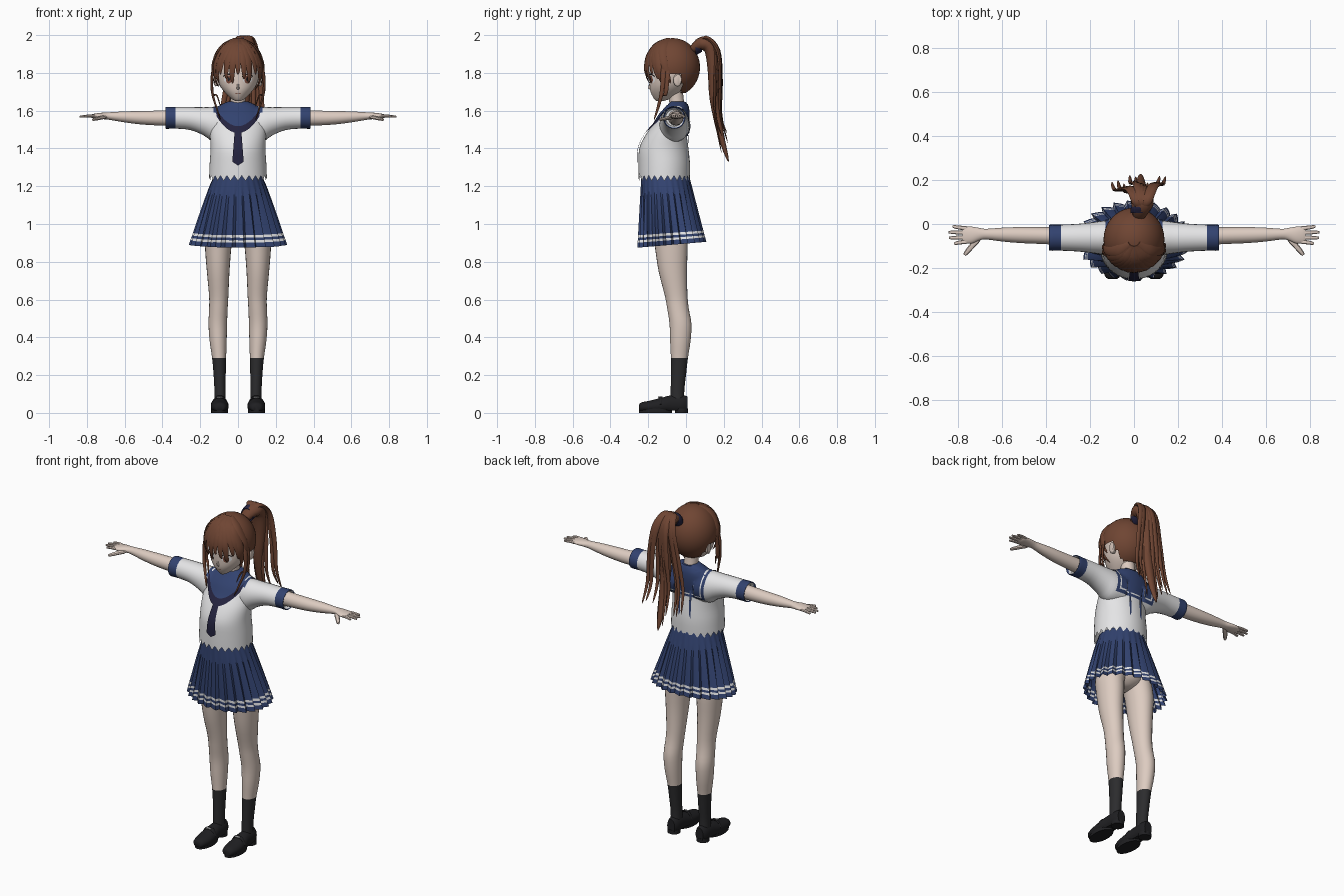
import bpy, bmesh, math, random
from mathutils import Vector
from mathutils.bvhtree import BVHTree

random.seed(4)
cube = bpy.data.objects.get("Cube")
if cube:
    bpy.data.objects.remove(cube)


def material(name, *rgb):
    m = bpy.data.materials.new(name)
    m.use_nodes = True
    m.diffuse_color = (*rgb, 1)
    m.node_tree.nodes["Principled BSDF"].inputs["Base Color"].default_value = (*rgb, 1)
    return m


SKIN = material("skin", .72, .60, .53)
HAIR = material("brown hair", .16, .06, .033)
NAVY = material("navy cloth", .032, .055, .16)
WHITE = material("white cloth", .78, .78, .79)
SCARF = material("dark scarf", .018, .017, .05)
SOCK = material("sock charcoal", .025, .025, .027)
SHOE = material("shoe black", .014, .014, .016)
IRIS = material("iris brown", .2, .07, .045)
SILVER = material("silver", .4, .4, .4)


def finish(name, bm, mats, rule=None, angle=40, orient=True):
    if orient:
        bmesh.ops.recalc_face_normals(bm, faces=bm.faces)
    for f in bm.faces:
        f.smooth = True
        if rule:
            f.material_index = rule(f.calc_center_median())
    me = bpy.data.meshes.new(name)
    bm.to_mesh(me)
    for m in mats:
        me.materials.append(m)
    me.set_sharp_from_angle(angle=math.radians(angle))
    ob = bpy.data.objects.new(name, me)
    bpy.context.collection.objects.link(ob)
    return ob


def spline(rows, k):
    # Catmull-Rom through rows of numbers
    ext = [rows[0]] + list(rows) + [rows[-1]]
    out = []
    for a, b, c, d in zip(ext, ext[1:], ext[2:], ext[3:]):
        for i in range(k):
            t = i / k
            out.append([q + .5 * t * (r - p + t * (2*p - 5*q + 4*r - s + t * (3*(q - r) + s - p)))
                        for p, q, r, s in zip(a, b, c, d)])
    return out + [list(rows[-1])]


def skin_rings(bm, rings, caps=(True, True)):
    loops = [[bm.verts.new(p) for p in ring] for ring in rings]
    n = len(loops[0])
    for a, b in zip(loops, loops[1:]):
        for j in range(n):
            bm.faces.new((a[j], a[(j+1) % n], b[(j+1) % n], b[j]))
    for cap, loop in zip(caps, (loops[0], loops[-1])):
        if cap:
            bm.faces.new(loop)


def loft(name, rows, axis, mats, seg=24, sub=3, caps=(True, True), rule=None, edit=None, side=1, angle=40):
    # rows: position along the axis, two centre values, two radii
    rows = spline(rows, sub) if sub > 1 else rows
    rings = []
    for i, (p, c1, c2, r1, r2) in enumerate(rows):
        ring = []
        for j in range(seg):
            a = 2 * math.pi * j / seg
            u, w = c1 + r1 * math.cos(a), c2 + r2 * math.sin(a)
            v = Vector({'x': (p, u, w), 'y': (u, p, w), 'z': (u, w, p)}[axis])
            if edit:
                v = edit(v, i, j)
            v.x *= side
            ring.append(v)
        rings.append(ring)
    bm = bmesh.new()
    skin_rings(bm, rings, caps)
    return finish(name, bm, mats, rule, angle)


def strand(name, pts, w, t, mat, across=(1, 0, 0), taper=True, seg=8):
    # flattened tapering lock along a path
    path = [Vector(p) for p in spline(pts, 4)]
    rings = []
    for i, p in enumerate(path):
        f = i / (len(path) - 1)
        k = (max(1 - f, .004) ** .55 if taper else 1 - .45 * f ** 4) * min(1, .4 + 3 * f)
        tan = (path[min(i+1, len(path)-1)] - path[max(i-1, 0)]).normalized()
        s = Vector(across)
        s = (s - tan * s.dot(tan)).normalized()
        n = tan.cross(s)
        rings.append([p + k * (w * math.cos(a) * s + t * math.sin(a) * n)
                      for a in (2 * math.pi * j / seg for j in range(seg))])
    bm = bmesh.new()
    skin_rings(bm, rings)
    return finish(name, bm, [mat])


def tree_of(*objs):
    bm = bmesh.new()
    for o in objs:
        bm.from_mesh(o.data)
    return BVHTree.FromBMesh(bm)


def decal(name, f, nu, nv, tree, d, mat, off):
    # thin patch f(u, v) projected along d
    d = Vector(d)
    bm = bmesh.new()
    grid = []
    for i in range(nu + 1):
        row = []
        for j in range(nv + 1):
            p = Vector(f(i / nu, j / nv))
            hit = tree.ray_cast(p - d, d)[0] or tree.find_nearest(p)[0]
            row.append(bm.verts.new(hit - d * off))
        grid.append(row)
    for i in range(nu):
        for j in range(nv):
            bm.faces.new((grid[i][j], grid[i+1][j], grid[i+1][j+1], grid[i][j+1]))
    bmesh.ops.remove_doubles(bm, verts=bm.verts, dist=.0003)
    bm.normal_update()
    bmesh.ops.reverse_faces(bm, faces=[q for q in bm.faces if q.normal.dot(d) > 0])
    return finish(name, bm, [mat], orient=False)


FRONT, BACK, DOWN = (0, 1, 0), (0, -1, 0), (0, 0, -1)
SIDES = (("left", 1), ("right", -1))

# Shirt with a ragged hem
def ragged(v, i, j):
    if i == 0:
        v.z += .016 if j % 2 else -.012
    return v

torso = loft("shirt_body", [(1.24, 0, -.115, .153, .135), (1.32, 0, -.115, .15, .136), (1.40, 0, -.117, .145, .13),
             (1.47, 0, -.105, .148, .11), (1.53, 0, -.08, .15, .092), (1.58, 0, -.063, .145, .078),
             (1.62, 0, -.047, .105, .058), (1.645, 0, -.043, .052, .043)], 'z', [WHITE, NAVY], seg=48,
             caps=(False, True), edit=ragged, rule=lambda c: int(c.z > 1.605 and abs(c.x) < .12))
sleeves = [loft(n + "_sleeve", [(.06, -.06, 1.52, .08, .085), (.13, -.062, 1.527, .078, .092), (.18, -.062, 1.543, .071, .075),
           (.25, -.062, 1.558, .063, .061), (.33, -.062, 1.562, .059, .057), (.38, -.062, 1.562, .059, .058),
           (.381, -.062, 1.562, .053, .052), (.36, -.062, 1.562, .045, .045)], 'x', [WHITE, NAVY], side=s,
           rule=lambda c: int(abs(c.x) > .33 and (c.y + .062) ** 2 + (c.z - 1.562) ** 2 > .0026)) for n, s in SIDES]
shirt = tree_of(torso, *sleeves)

# Sailor collar, its trim and the scarf
decal("collar_front", lambda u, v: ((2*u - 1) * .125 * math.sqrt(1.001 - v*v), 0, 1.63 - .125 * v),
      20, 12, shirt, FRONT, NAVY, .004)
decal("collar_back", lambda u, v: (.26*u - .13, 0, 1.635 - .17*v), 20, 12, shirt, BACK, NAVY, .004)
for n, s in SIDES:
    decal(n + "_collar_shoulder", lambda u, v: (s * (.03 + .1*u), -.12 + .135*v, 1.6), 10, 14, shirt, DOWN, NAVY, .004)
    decal(n + "_collar_back_trim", lambda u, v: (s * (.106 + .008*u), 0, 1.61 - .13*v), 1, 12, shirt, BACK, WHITE, .007)
    decal(n + "_collar_shoulder_trim", lambda u, v: (s * (.106 + .008*u), -.09 + .09*v, 1.6), 1, 12, shirt, DOWN, WHITE, .007)
decal("collar_bottom_trim", lambda u, v: (.228*u - .114, 0, 1.488 - .008*v), 20, 1, shirt, BACK, WHITE, .007)
decal("scarf_band", lambda u, v: (.23*u - .115, 0, 1.5 + .09 * (2*u - 1)**2 + (v - .5) * .036), 24, 4, shirt, FRONT, SCARF, .008)
decal("scarf_tail", lambda u, v: ((2*u - 1) * (.017 + .013*v), 0, 1.5 - .17*v - .02 * v * (1 - abs(2*u - 1))),
      6, 16, shirt, FRONT, SCARF, .009)

# Pleated skirt with two hem stripes
PLEATS = 26
def pleat(v, i, j):
    drop = (1.26 - v.z) / .37
    k = 1 + (.07, -.045, 0, .035)[j % 4] * drop ** .7
    c = Vector((0, -.11 + .035 * drop, v.z))
    v = c + (v - c) * k
    v.z += .085 * drop * (v.y + .075)
    return v

heights = [1.26, 1.2, 1.13, 1.05, .97, .953, .94, .927, .915, .89]
def skirt_row(z):
    d = (1.26 - z) / .37
    return (z, 0, -.11 + .035*d, .125 + .118 * d**.88, .126 + .046*d)

loft("pleated_skirt", [skirt_row(z) for z in heights], 'z', [NAVY, WHITE], seg=PLEATS * 4, sub=1, caps=(True, False),
     edit=pleat, angle=25, rule=lambda c: int(any(a < c.z - .085 * (1.26 - c.z) / .37 * (c.y + .075) < b
                                               for a, b in ((.941, .952), (.916, .926)))))
loft("hips", [(.93, 0, -.09, .03, .04), (.97, 0, -.09, .11, .09), (1.08, 0, -.1, .135, .11), (1.2, 0, -.11, .12, .11)], 'z', [SKIN])

# Limbs, hands and shoes
def flat_sole(v, i, j):
    v.z = max(v.z, .012)
    return v

for n, s in SIDES:
    loft(n + "_leg", [(1.08, .07, -.09, .075, .1), (.95, .1, -.085, .074, .09), (.88, .105, -.078, .07, .087),
         (.75, .105, -.07, .06, .075), (.62, .102, -.052, .051, .06), (.55, .104, -.042, .049, .057),
         (.47, .107, -.029, .049, .058), (.38, .105, -.03, .045, .054), (.29, .1, -.035, .037, .045),
         (.2, .097, -.04, .032, .04), (.12, .095, -.045, .03, .036), (.05, .095, -.045, .03, .036)],
         'z', [SKIN, SOCK], side=s, rule=lambda c: int(c.z < .29))
    loft(n + "_shoe", [(-.25, .097, .025, .018, .016), (-.237, .097, .03, .034, .025), (-.19, .097, .032, .046, .033),
         (-.13, .097, .038, .046, .042), (-.08, .096, .045, .039, .048), (-.02, .095, .045, .036, .05),
         (.008, .095, .045, .025, .042)], 'y', [SHOE], edit=flat_sole, side=s)
    for part, cy, rx, ry in (("sole", -.162, .045, .087), ("heel", -.023, .036, .034)):
        loft(n + "_shoe_" + part, [(z, .097, cy, rx, ry) for z in (0, .024)], 'z', [SHOE], sub=1, side=s)
    strand(n + "_shoe_strap", [(s * (.097 + x), -.135, z) for x, z in ((-.046, .045), (-.025, .076), (0, .083), (.025, .076), (.046, .045))],
           .011, .004, SHOE, across=(0, 1, .3), taper=False)
    strand(n + "_shoe_buckle", [(s * .097 + x, -.143, .084) for x in (-.016, 0, .016)], .006, .004, SILVER,
           across=(0, 1, .3), taper=False)
    loft(n + "_arm", [(.33, -.055, 1.562, .04, .042), (.43, -.052, 1.561, .038, .039), (.52, -.05, 1.563, .036, .035),
         (.6, -.048, 1.567, .031, .029), (.67, -.046, 1.571, .024, .021), (.7, -.046, 1.572, .028, .018),
         (.735, -.05, 1.572, .038, .016), (.765, -.05, 1.571, .038, .012), (.778, -.05, 1.571, .03, .008)],
         'x', [SKIN], side=s)
    for i, tip in enumerate((.815, .838, .84, .822)):
        y = -.08 + .02 * i
        strand(f"{n}_finger_{i + 1}", [(s * .745, y, 1.571), (s * .785, y + .002 * (i - 1.5), 1.572),
               (s * tip, y + .006 * (i - 1.5), 1.568)], .0095, .008, SKIN, across=(0, 1, 0), taper=False)
    strand(n + "_thumb", [(s * .695, -.058, 1.568), (s * .735, -.1, 1.56), (s * .768, -.14, 1.552)],
           .013, .01, SKIN, across=(1, 0, 0), taper=False)

# Neck, head and face
loft("neck", [(1.6, 0, -.045, .045, .042), (1.65, 0, -.05, .039, .039), (1.72, 0, -.06, .042, .042)], 'z', [SKIN])
head = loft("head", [(1.65, 0, -.14, .012, .016), (1.664, 0, -.125, .036, .045), (1.7, 0, -.105, .073, .083), (1.74, 0, -.09, .1, .103),
            (1.8, 0, -.072, .115, .122), (1.87, 0, -.066, .118, .122), (1.93, 0, -.066, .09, .098), (1.965, 0, -.066, .03, .03)],
            'z', [SKIN], seg=32)
face = tree_of(head)
loft("nose", [(1.712, 0, -.186, .007, .006), (1.722, 0, -.191, .007, .011), (1.75, 0, -.186, .004, .005)], 'z', [SKIN], seg=10)

def disc(cx, cz, rx, rz):
    return lambda u, v: (cx + rx * v * math.cos(2*math.pi*u), 0, cz + rz * v * math.sin(2*math.pi*u))

for n, s in SIDES:
    decal(n + "_eye_white", disc(s * .05, 1.765, .025, .02), 20, 3, face, FRONT, WHITE, .002)
    decal(n + "_iris", disc(s * .049, 1.765, .015, .021), 16, 3, face, FRONT, IRIS, .004)
    decal(n + "_pupil", disc(s * .049, 1.766, .006, .011), 12, 2, face, FRONT, SHOE, .006)
    decal(n + "_lash", lambda u, v: (s * (.022 + .058*u), 0, 1.778 + .012 * math.sin(math.pi * u) + .006*v), 10, 1, face, FRONT, SHOE, .006)
    loft(n + "_ear", [(.098, -.05, 1.76, .016, .026), (.118, -.045, 1.762, .022, .034), (.126, -.042, 1.764, .018, .028)],
         'x', [SKIN], seg=14, side=s)
decal("mouth", lambda u, v: (.034*u - .017, 0, 1.692 - .004 * math.sin(math.pi*u) + .003*v), 8, 1, face, FRONT, IRIS, .002)

# Hair cap, cut open around the face and ears
C, R = Vector((0, -.07, 1.83)), Vector((.138, .144, .154))
bm = bmesh.new()
bmesh.ops.create_uvsphere(bm, u_segments=40, v_segments=26, radius=1)
for v in bm.verts:
    v.co = C + v.co * R
def exposed(c):
    return c.z < 1.695 or (c.y < -.11 and c.z < 1.88) or (c.y < -.025 and c.z < 1.795)
bmesh.ops.delete(bm, geom=[f for f in bm.faces if exposed(f.calc_center_median())], context='FACES')
finish("hair_cap", bm, [HAIR])

def scalp(az, el, k=1.02):
    a, e = math.radians(az), math.radians(el)
    return C + k * R * Vector((math.sin(a) * math.cos(e), -math.cos(a) * math.cos(e), math.sin(e)))

# Fringe and side locks
for i in range(13):
    az = (i - 6) * 14
    tip = -14 - 9 * (i % 3) - (18 if abs(az) > 60 else 0)
    strand(f"fringe_lock_{i + 1}", [scalp(az * (.6 + .4 * f), 78 + (tip - 78) * f, 1.01 + .03 * f) for f in (0, .3, .6, .85, 1)],
           .028, .007, HAIR, across=(math.cos(math.radians(az)), math.sin(math.radians(az)), 0))
for n, s in SIDES:
    for k, (dy, end) in enumerate(((0, 1.55), (.022, 1.62))):
        strand(f"{n}_side_lock_{k + 1}", [(s * .118, -.12 + dy, 1.88), (s * .137, -.122 + dy, 1.78), (s * .135, -.13 + dy, 1.69),
               (s * .112, -.15 + dy, end + .06), (s * .092, -.17 + dy, end)], .016, .008, HAIR, across=(.4, 1, 0))

# High ponytail
strand("ponytail_core", [(.02, .03, 1.92), (.035, .085, 1.955), (.04, .13, 1.93), (.04, .145, 1.82), (.03, .15, 1.66),
       (.03, .185, 1.47), (.03, .225, 1.33)], .06, .045, HAIR, seg=12)
loft("hair_tie", [(.05, .025, 1.935, .04, .04), (.07, .027, 1.945, .042, .042), (.085, .03, 1.95, .038, .038)], 'y', [SCARF])
for i in range(10):
    dx = -.12 + .027 * i
    out = random.uniform(-.02, .025)
    end = 1.36 + abs(dx) * .9 + random.uniform(-.03, .05)
    strand(f"ponytail_lock_{i + 1}", [(.03, .05, 1.945), (.035 + dx * .2, .105, 1.985), (.035 + dx * .45, .16 + out * .5, 1.92),
           (.03 + dx * .7, .165 + out, 1.76), (.02 + dx * .9, .165 + out, 1.58), (.02 + dx, .2 + out, end)],
           .026, .014, HAIR)
